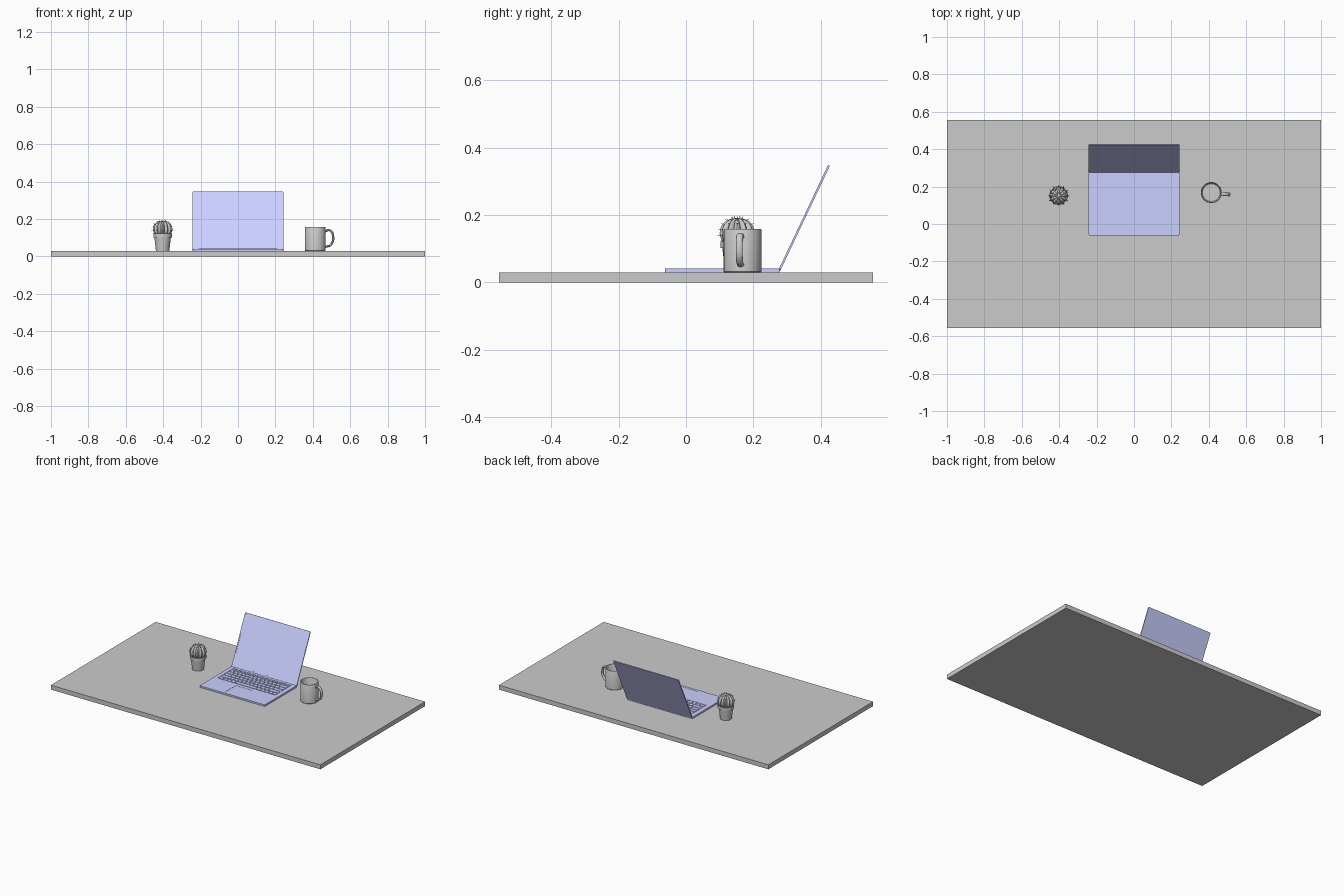
import bpy, bmesh
from math import sin, cos, pi, radians, atan2
from mathutils import Matrix, Vector

if "Cube" in bpy.data.objects:
    bpy.data.objects.remove(bpy.data.objects["Cube"])

DESK_TOP = 0.03
blue = bpy.data.materials.new("laptop_blue")
blue.diffuse_color = (0.6, 0.63, 1.0, 1)
blue.use_nodes = True
blue.node_tree.nodes["Principled BSDF"].inputs["Base Color"].default_value = blue.diffuse_color


def finish(name, bm, smooth=None, mat=None):
    bmesh.ops.recalc_face_normals(bm, faces=bm.faces)
    mesh = bpy.data.meshes.new(name)
    bm.to_mesh(mesh)
    bm.free()
    ob = bpy.data.objects.new(name, mesh)
    bpy.context.collection.objects.link(ob)
    if mat:
        mesh.materials.append(mat)
    if smooth:
        shade(ob, smooth)
    return ob


def shade(ob, angle):
    bpy.ops.object.select_all(action='DESELECT')
    ob.select_set(True)
    bpy.context.view_layer.objects.active = ob
    bpy.ops.object.shade_smooth_by_angle(angle=radians(angle))


def add_box(bm, lo, hi):
    lo, hi = Vector(lo), Vector(hi)
    m = Matrix.Translation((lo + hi) / 2) @ Matrix.Diagonal((*(hi - lo), 1))
    return bmesh.ops.create_cube(bm, size=1, matrix=m)["verts"]


def box(name, lo, hi, mat=None, round_axis=None, r=0.005):
    bm = bmesh.new()
    add_box(bm, lo, hi)
    if round_axis is not None:
        edges = [e for e in bm.edges
                 if abs((e.verts[0].co - e.verts[1].co).normalized()[round_axis]) > 0.9]
        bmesh.ops.bevel(bm, geom=edges, offset=r, segments=3, profile=0.5, affect='EDGES')
    return finish(name, bm, mat=mat)


def lathe(name, profile, x, y, steps=48):
    bm = bmesh.new()
    vs = [bm.verts.new((r, 0, z)) for r, z in profile]
    es = [bm.edges.new(p) for p in zip(vs, vs[1:])]
    bmesh.ops.spin(bm, geom=vs + es, axis=(0, 0, 1), cent=(0, 0, 0), angle=2 * pi, steps=steps)
    bmesh.ops.remove_doubles(bm, verts=bm.verts, dist=1e-5)
    ob = finish(name, bm, 35)
    ob.location = (x, y, 0)
    return ob


def cut(ob, cutter):
    cutter.hide_render = True
    cutter.hide_set(True)
    mod = ob.modifiers.new("recess", 'BOOLEAN')
    mod.operation = 'DIFFERENCE'
    mod.solver = 'EXACT'
    mod.object = cutter


# Desk slab
box("desk_top", (-1, -0.555, 0), (1, 0.555, DESK_TOP))

# Laptop base with keyboard well and touchpad recess
TOP = 0.041
base = box("laptop_base", (-0.242, -0.062, DESK_TOP), (0.242, 0.278, TOP), blue, 2)
cut(base, box("keyboard_cutter", (-0.215, 0.088, TOP - 0.002), (0.215, 0.258, TOP + 0.01)))
cut(base, box("touchpad_cutter", (-0.062, -0.045, TOP - 0.001), (0.062, 0.066, TOP + 0.01)))

# Keys: relative widths for each row, back to front
rows = [[1] * 14,
        [1] * 13 + [2],
        [1.5] + [1] * 12 + [1.5],
        [1.8] + [1] * 11 + [2.2],
        [2.3] + [1] * 10 + [2.7],
        [1.2, 1, 1, 1.2, 5.4, 1.2, 1, 1, 1, 1]]
bm = bmesh.new()
y, gap = 0.255, 0.0022
for i, row in enumerate(rows):
    depth = 0.018 if i == 0 else 0.0292
    x, unit = -0.212, 0.424 / sum(row)
    for w in row:
        add_box(bm, (x + gap, y - depth + gap, TOP - 0.003),
                (x + w * unit - gap, y - gap, TOP + 0.0006))
        x += w * unit
    y -= depth
finish("keys", bm, mat=blue)

# Lid, display and hinge, leaning back
tilt = Matrix.Translation((0, 0.278, 0.038)) @ Matrix.Rotation(-atan2(0.147, 0.311), 4, 'X')
lid = box("laptop_lid", (-0.242, -0.003, 0), (0.242, 0.003, 0.342), blue, 1)
cut(lid, box("display_cutter", (-0.234, -0.01, 0.012), (0.234, -0.0022, 0.334)))
for ob in (lid, bpy.data.objects["display_cutter"]):
    ob.matrix_world = tilt
bm = bmesh.new()
bmesh.ops.create_cone(bm, cap_ends=True, segments=16, radius1=0.004, radius2=0.004, depth=0.4,
                      matrix=Matrix.Translation((0, 0.277, 0.038)) @ Matrix.Rotation(pi / 2, 4, 'Y'))
finish("hinge", bm, 35, blue)

# Mug
MX, MY = 0.413, 0.168
lathe("mug_body", [(0, .03), (.053, .03), (.056, .033), (.056, .156), (.055, .158), (.052, .158),
                   (.051, .156), (.051, .042), (.047, .037), (0, .037)], MX, MY)
curve = bpy.data.curves.new("mug_handle", 'CURVE')
curve.dimensions = '3D'
curve.bevel_depth = 0.006
curve.bevel_resolution = 4
spline = curve.splines.new('BEZIER')
path = [(.052, .134), (.078, .14), (.096, .108), (.084, .063), (.052, .051)]
spline.bezier_points.add(len(path) - 1)
for p, (px, pz) in zip(spline.bezier_points, path):
    p.co = (px, 0, pz)
    p.handle_left_type = p.handle_right_type = 'AUTO'
handle = bpy.data.objects.new("mug_handle", curve)
bpy.context.collection.objects.link(handle)
handle.location = (MX, MY, 0)
handle.scale.y = 1.7
handle.rotation_euler.z = radians(-6)
bpy.ops.object.select_all(action='DESELECT')
handle.select_set(True)
bpy.context.view_layer.objects.active = handle
bpy.ops.object.convert(target='MESH')
shade(bpy.context.object, 40)

# Plant pot with soil
CX, CY = -0.403, 0.152
lathe("plant_pot", [(0, .03), (.036, .03), (.044, .102), (.05, .102), (.05, .122), (.045, .122),
                    (.043, .108), (0, .108)], CX, CY, 32)

# Ribbed cactus body
RIBS, PER, RINGS = 12, 6, 16
R, H, CZ = 0.052, 0.047, 0.147


def surface(t, a):
    rib = abs(cos(a * RIBS / 2))
    r = R * sin(t) * (0.74 + 0.26 * rib)
    return Vector((r * cos(a), r * sin(a), CZ + H * cos(t) * (0.93 + 0.07 * rib * sin(t))))


bm = bmesh.new()
n = RIBS * PER
rings = [[bm.verts.new(surface(pi * j / RINGS, 2 * pi * i / n)) for i in range(n)]
         for j in range(1, RINGS)]
for a, b in zip(rings, rings[1:]):
    for i in range(n):
        bm.faces.new((a[i], a[i - 1], b[i - 1], b[i]))
for ring, t in ((rings[0], 0), (rings[-1], pi)):
    pole = bm.verts.new(surface(t, 0))
    for i in range(n):
        bm.faces.new((ring[i], ring[i - 1], pole))
finish("cactus_body", bm, 40).location = (CX, CY, 0)

# Spines: a small fan of three along each rib
bm = bmesh.new()
for k in range(RIBS):
    a = 2 * pi * k / RIBS
    for t in (0.3, 0.65, 1.0, 1.35, 1.7, 2.05):
        p = surface(t, a)
        for side in (-0.6, 0, 0.6):
            d = Vector((sin(t) * cos(a + side), sin(t) * sin(a + side), cos(t))).normalized()
            m = Matrix.Translation(p + d * 0.003) @ d.to_track_quat('Z', 'Y').to_matrix().to_4x4()
            bmesh.ops.create_cone(bm, cap_ends=True, segments=4, radius1=0.0009, radius2=0.0001,
                                  depth=0.009, matrix=m)
finish("cactus_spines", bm).location = (CX, CY, 0)
